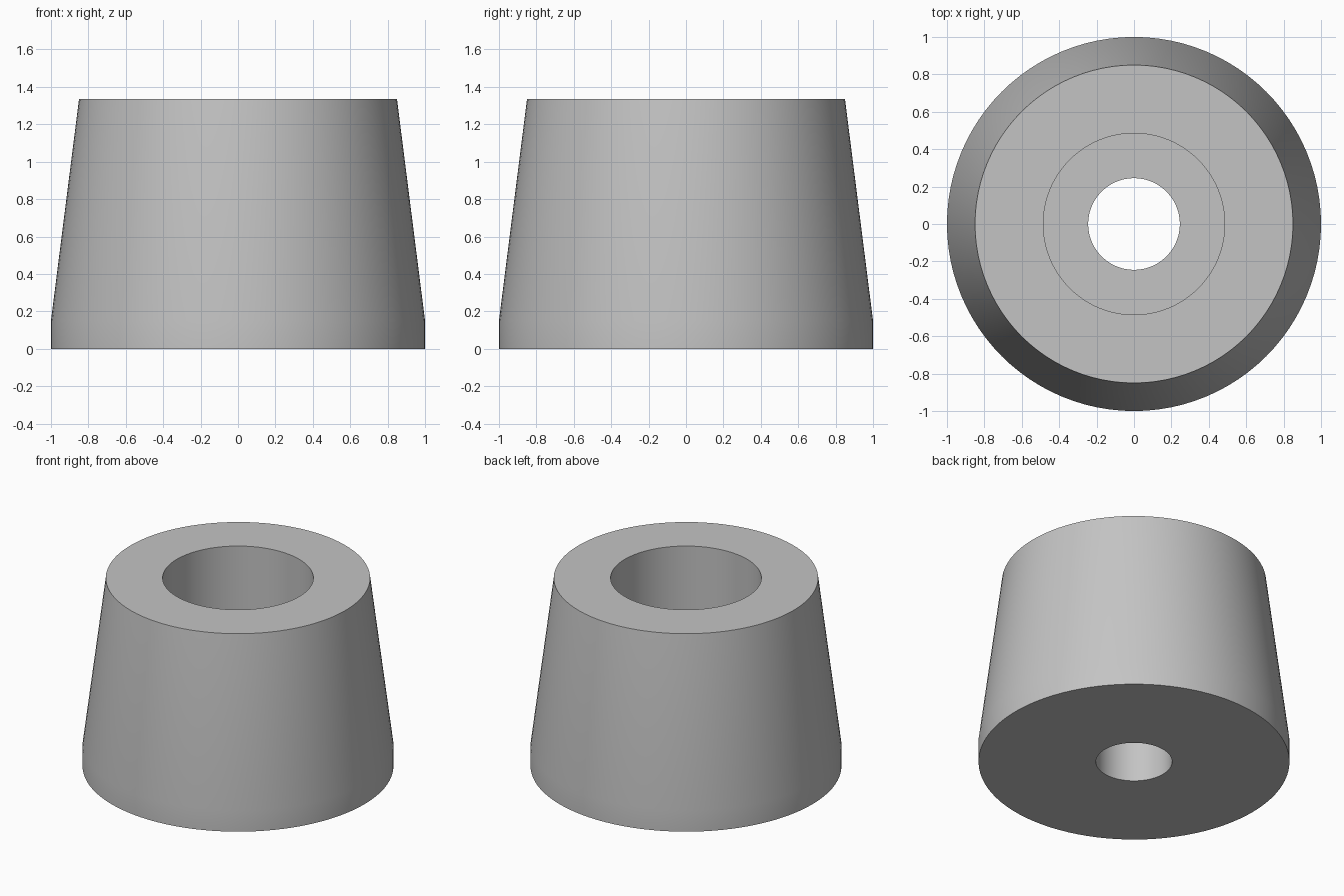
import bpy
import bmesh
from math import cos, sin, pi, radians

cube = bpy.data.objects.get("Cube")
if cube:
    bpy.data.objects.remove(cube, do_unlink=True)

SEGMENTS = 96

# Plain grey rubber
grey = bpy.data.materials.new("light_grey")
grey.use_nodes = True
colour = (0.55, 0.55, 0.55, 1)
grey.diffuse_color = colour
grey.node_tree.nodes["Principled BSDF"].inputs["Base Color"].default_value = colour


def lathe(name, profile, material):
    """Revolve a closed (radius, height) profile about the z axis."""
    bm = bmesh.new()
    rings = []
    for i in range(SEGMENTS):
        a = 2 * pi * i / SEGMENTS
        rings.append([bm.verts.new((r * cos(a), r * sin(a), z)) for r, z in profile])
    n = len(profile)
    for i, ring in enumerate(rings):
        following = rings[(i + 1) % SEGMENTS]
        for j in range(n):
            k = (j + 1) % n
            bm.faces.new((ring[j], following[j], following[k], ring[k]))
    bmesh.ops.recalc_face_normals(bm, faces=bm.faces)
    mesh = bpy.data.meshes.new(name)
    bm.to_mesh(mesh)
    bm.free()
    mesh.materials.append(material)
    obj = bpy.data.objects.new(name, mesh)
    bpy.context.collection.objects.link(obj)
    bpy.ops.object.select_all(action="DESELECT")
    obj.select_set(True)
    bpy.context.view_layer.objects.active = obj
    bpy.ops.object.shade_smooth_by_angle(angle=radians(30))
    return obj


# Tapered foot: straight base band, sloped wall, counterbore and screw hole
foot_profile = [
    (0.245, 0), (1, 0), (1, 0.15), (0.85, 1.335),
    (0.485, 1.335), (0.485, 0.4), (0.245, 0.4),
]
lathe("tapered_foot", foot_profile, grey)
